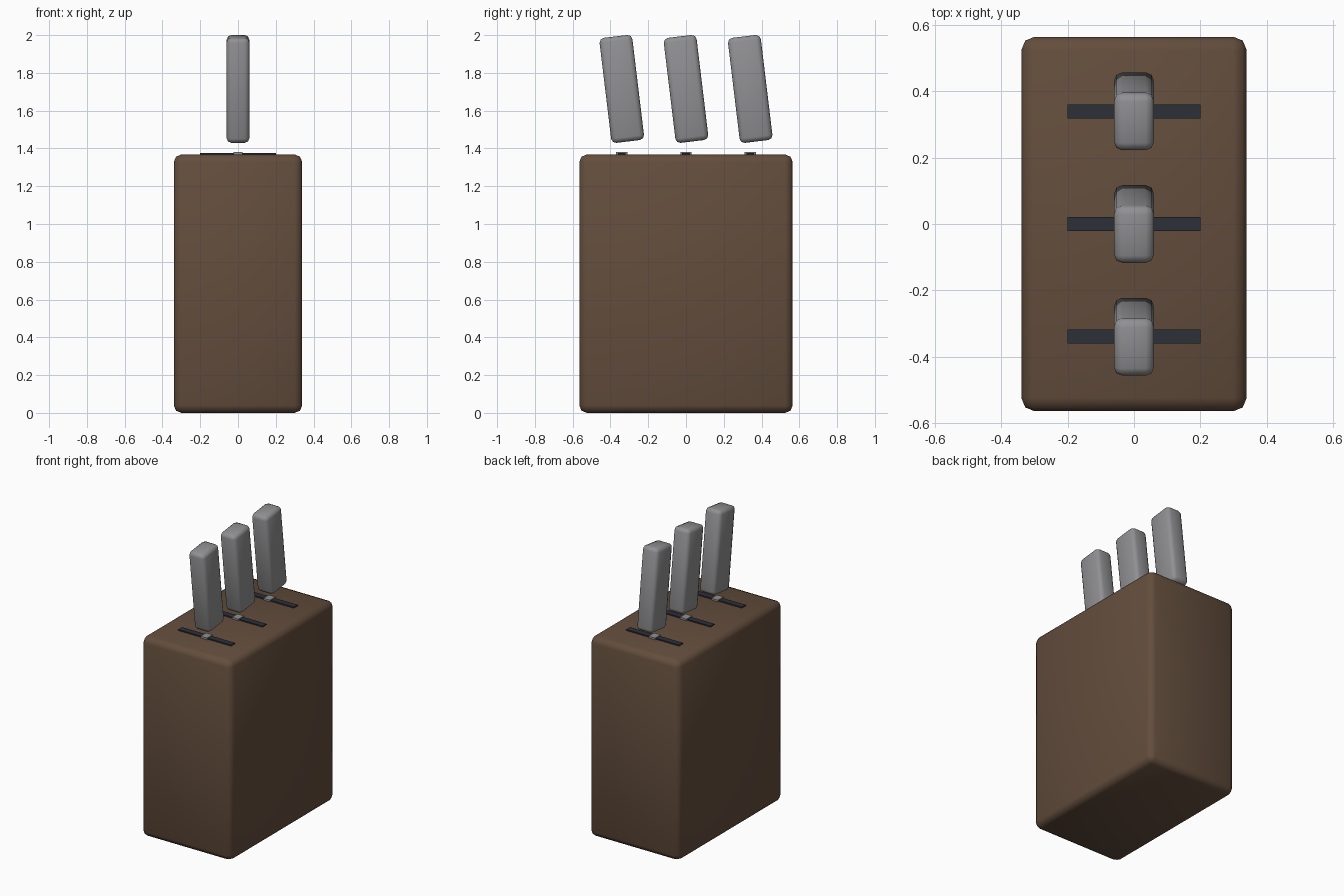
import bpy

default = bpy.data.objects.get("Cube")
if default:
    bpy.data.objects.remove(default, do_unlink=True)


def material(name, colour):
    m = bpy.data.materials.new(name)
    m.use_nodes = True
    m.diffuse_color = (*colour, 1)
    m.node_tree.nodes["Principled BSDF"].inputs["Base Color"].default_value = (*colour, 1)
    return m


wood = material("dark_wood", (0.125, 0.075, 0.046))
grey = material("handle_grey", (0.28, 0.28, 0.29))
dark = material("slot_dark", (0.027, 0.029, 0.04))


def box(name, size, centre, mat, bevel=0, tilt=0):
    """Box with optional rounded edges and a lean about the x axis."""
    bpy.ops.mesh.primitive_cube_add(size=1, location=centre, rotation=(tilt, 0, 0))
    ob = bpy.context.object
    ob.name = name
    ob.scale = size
    bpy.ops.object.transform_apply(location=False, rotation=False, scale=True)
    ob.data.materials.append(mat)
    if bevel:
        mod = ob.modifiers.new("rounded_edges", "BEVEL")
        mod.width = bevel
        mod.segments = 2
        bpy.ops.object.shade_smooth()
    return ob


# Wooden block
box("block", (0.68, 1.13, 1.368), (0, 0, 0.684), wood, bevel=0.04)

# Three knives, each with a slot, a blade root and a leaning handle
for label, y in (("front", -0.34), ("middle", 0), ("back", 0.34)):
    box(label + "_slot", (0.4, 0.042, 0.015), (0, y, 1.368), dark)
    box(label + "_blade_root", (0.05, 0.06, 0.02), (0, y, 1.37), grey)
    box(label + "_handle", (0.12, 0.175, 0.56), (0, y, 1.715), grey,
        bevel=0.025, tilt=0.12)
